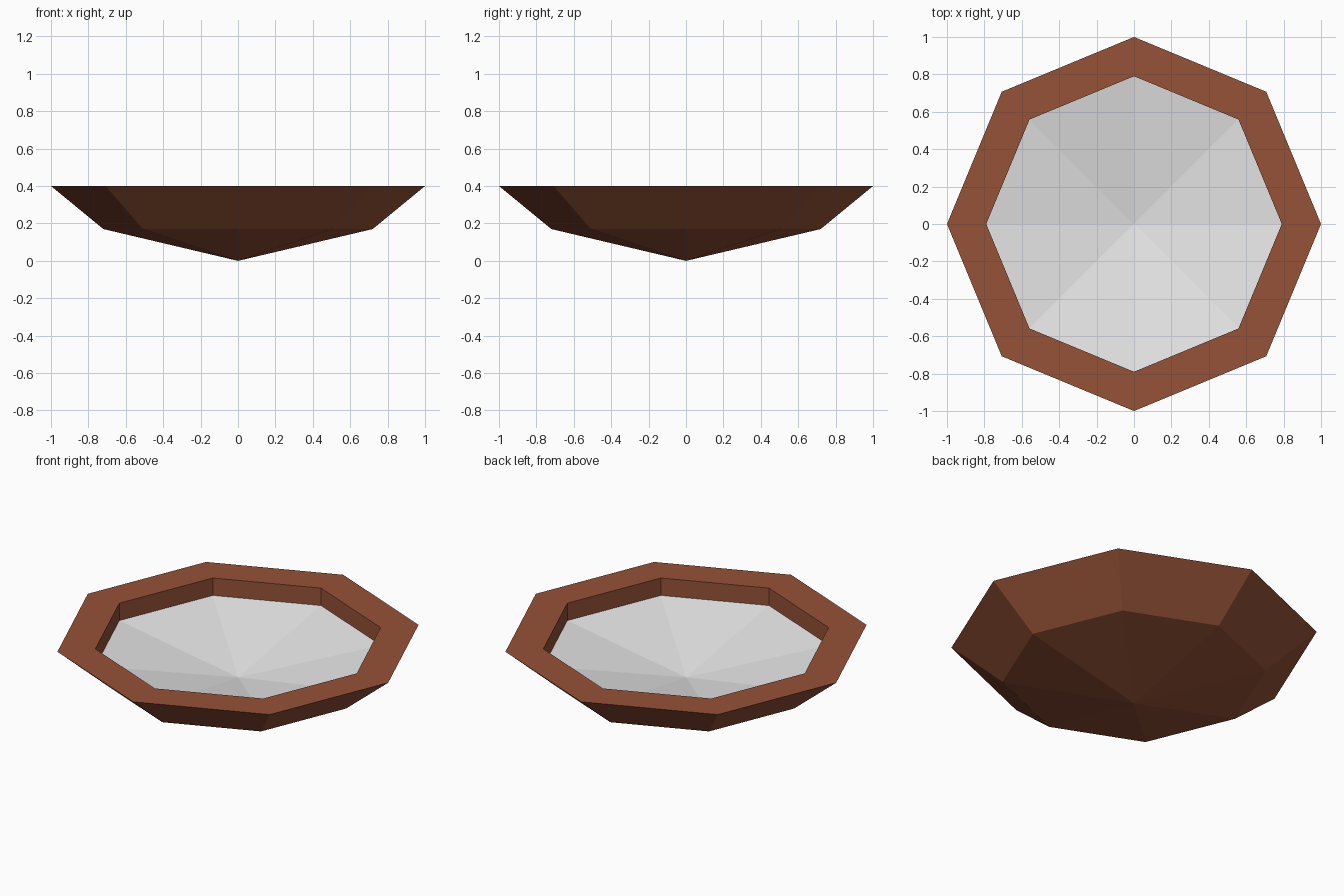
import bpy, bmesh
from math import cos, sin, tau

SIDES = 8

cube = bpy.data.objects.get("Cube")
if cube:
    bpy.data.objects.remove(cube, do_unlink=True)


def make_material(name, rgb):
    mat = bpy.data.materials.new(name)
    mat.use_nodes = True
    color = (*rgb, 1.0)
    mat.diffuse_color = color
    mat.node_tree.nodes["Principled BSDF"].inputs["Base Color"].default_value = color
    return mat


def lathe(name, profile, mat):
    """Turn a (radius, height) profile into a flat-sided solid, listed bottom centre outward."""
    bm = bmesh.new()
    rings = []
    for r, z in profile:
        if r == 0:
            rings.append([bm.verts.new((0, 0, z))] * SIDES)
        else:
            rings.append([bm.verts.new((r * cos(tau * i / SIDES), r * sin(tau * i / SIDES), z))
                          for i in range(SIDES)])
    for low, high in zip(rings, rings[1:]):
        for i in range(SIDES):
            j = (i + 1) % SIDES
            corners = dict.fromkeys((low[i], low[j], high[j], high[i]))
            bm.faces.new(list(corners))
    mesh = bpy.data.meshes.new(name)
    bm.to_mesh(mesh)
    bm.free()
    mesh.materials.append(mat)
    obj = bpy.data.objects.new(name, mesh)
    bpy.context.collection.objects.link(obj)
    return obj


brown = make_material("brown clay", (0.30, 0.084, 0.038))
white = make_material("pale grey", (0.8, 0.8, 0.8))

# Bowl: pointed underside, flared side, flat rim and upright inner wall
lathe("bowl", [(0, 0), (0.72, 0.17), (1, 0.4), (0.79, 0.4), (0.79, 0.295)], brown)

# Shallow dished lining inside the bowl
lathe("lining", [(0.79, 0.295), (0, 0.165)][::-1], white).data.flip_normals()
